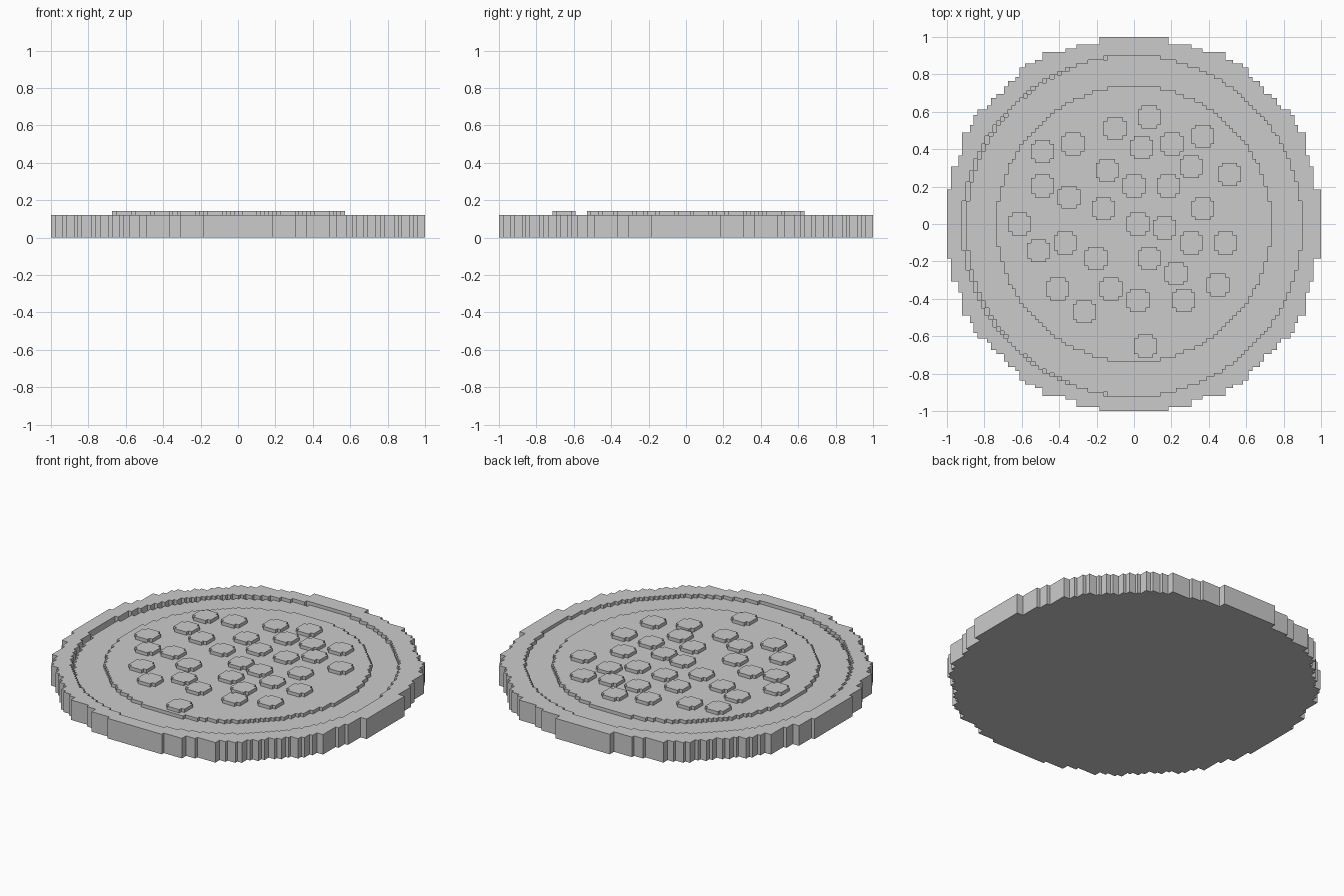
import bpy
import bmesh
from math import sqrt

U = 2 / 98  # size of one block

cube = bpy.data.objects.get("Cube")
if cube:
    bpy.data.objects.remove(cube, do_unlink=True)

grey = bpy.data.materials.new("plain_grey")
grey.use_nodes = True
grey.diffuse_color = (0.6, 0.6, 0.6, 1)
grey.node_tree.nodes["Principled BSDF"].inputs["Base Color"].default_value = grey.diffuse_color


def slab(name, outlines, bottom, top):
    """Extrude closed outlines, given in blocks, between two heights."""
    bm = bmesh.new()
    for outline in outlines:
        face = bm.faces.new([bm.verts.new((x * U, y * U, bottom * U)) for x, y in outline])
        grown = bmesh.ops.extrude_face_region(bm, geom=[face], use_keep_orig=True)["geom"]
        verts = [g for g in grown if isinstance(g, bmesh.types.BMVert)]
        bmesh.ops.translate(bm, verts=verts, vec=(0, 0, (top - bottom) * U))
    bmesh.ops.recalc_face_normals(bm, faces=bm.faces)
    mesh = bpy.data.meshes.new(name)
    bm.to_mesh(mesh)
    bm.free()
    mesh.materials.append(grey)
    obj = bpy.data.objects.new(name, mesh)
    bpy.context.collection.objects.link(obj)
    return obj


def stepped_disc(cx, cy, rx, ry):
    """Outline of a round disc snapped to whole blocks."""
    right, last = [], None
    for row in range(int(2 * ry)):
        y = cy - ry + row
        across = (row + 0.5 - ry) / (ry + 0.1)
        x = round(cx + rx * sqrt(1 - across ** 2))
        if x != last:
            if last is not None:
                right.append((last, y))
            right.append((x, y))
            last = x
    right.append((last, cy + ry))
    return right + [(2 * cx - x, y) for x, y in reversed(right)]


def crust_outline():
    """Stepped rim: one eighth of the corners, mirrored all the way round."""
    eighth = [(9, 49), (15, 48), (18, 46), (24, 45), (26, 43), (28.5, 42),
              (30, 41), (31, 38.5), (33, 37.5), (34, 36)]
    corners = eighth + [(y, x) for x, y in reversed(eighth)]
    quarter = [corners[0]]
    for (x, _), (nx, ny) in zip(corners, corners[1:]):
        quarter += [(x, ny), (nx, ny)]
    outline = []
    for sx, sy in ((1, 1), (1, -1), (-1, -1), (-1, 1)):
        part = [(x * sx, y * sy) for x, y in quarter]
        outline += part if sx == sy else part[::-1]
    # the back and left edges step in one block deeper
    return [tuple(47 if v == 48 else v for v in p) for p in outline]


# Crust with a shallow recess
crust = slab("crust", [crust_outline()], 0, 6)
cutter = slab("recess_cutter", [stepped_disc(-0.5, -0.5, 44.5, 44.5)], 4, 8)
cutter.hide_render = True
cut = crust.modifiers.new("recess", "BOOLEAN")
cut.operation = "DIFFERENCE"
cut.solver = "EXACT"
cut.object = cutter
bpy.context.view_layer.objects.active = crust
bpy.ops.object.modifier_apply(modifier=cut.name)
bpy.data.objects.remove(cutter, do_unlink=True)

# Sauce and cheese layers
slab("sauce", [stepped_disc(0, -0.5, 44, 44.5)], 4, 5)
slab("cheese", [stepped_disc(0, 0, 36, 36)], 5, 6)

# Scattered toppings with notched corners
spots = [(4, 28), (-5, 25), (2, 20), (10, 21), (18, 23), (-16, 21), (-24, 19),
         (-7, 14), (15, 15), (25, 13), (-24, 10), (-17, 7), (0, 10), (9, 10),
         (-8, 4), (18, 4), (-30, 0), (1, 0), (8, -1), (-25, -7), (-18, -5),
         (15, -5), (24, -5), (-10, -9), (4, -9), (11, -13), (-20, -17),
         (-6, -17), (1, -20), (13, -20), (22, -16), (-13, -23), (3, -32)]
notched = [(3, -2), (3, 2), (2, 2), (2, 3), (-2, 3), (-2, 2),
           (-3, 2), (-3, -2), (-2, -2), (-2, -3), (2, -3), (2, -2)]
slab("toppings", [[(cx + x, cy + y) for x, y in notched] for cx, cy in spots], 6, 7)
